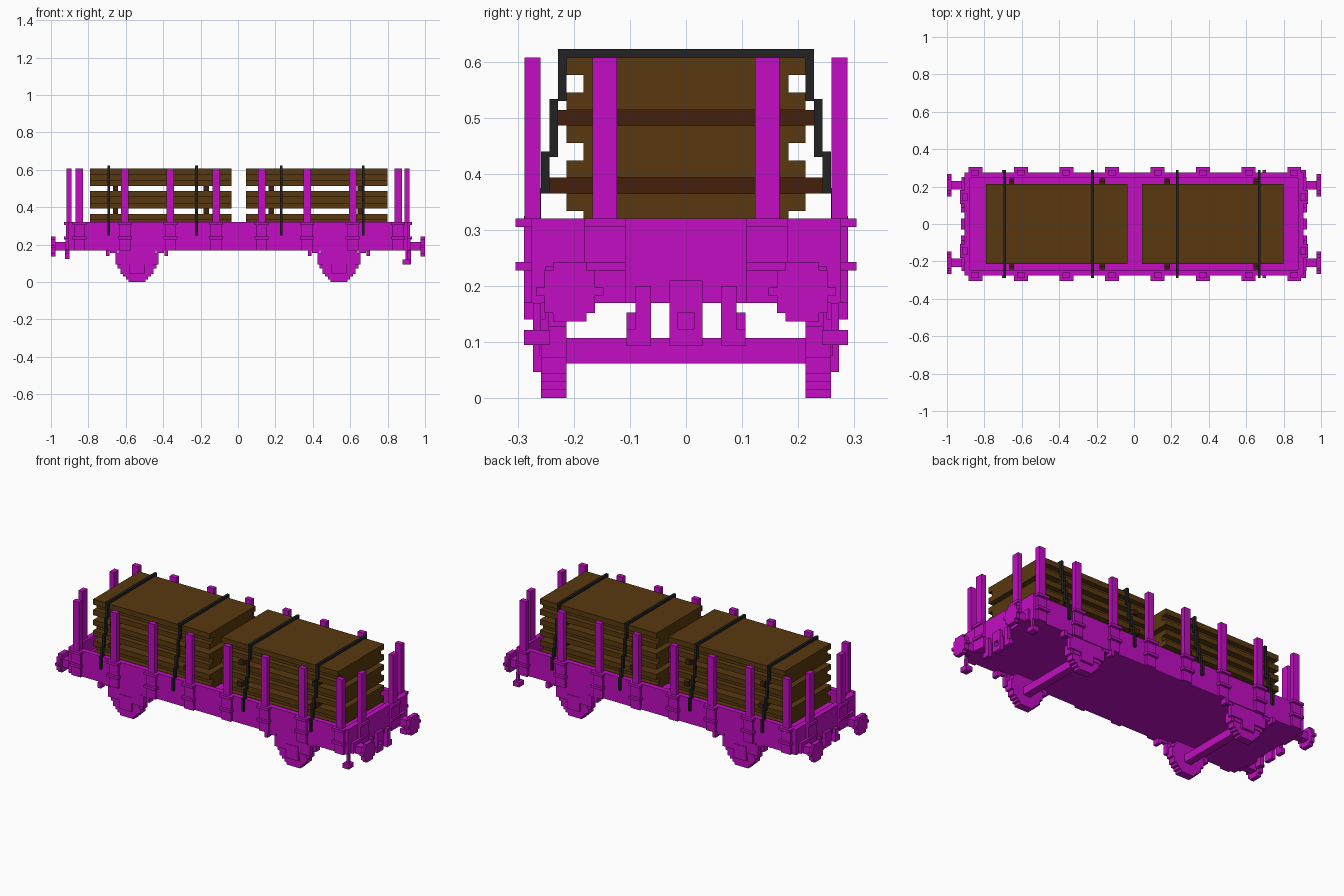
import bpy, bmesh, math

if "Cube" in bpy.data.objects:
    bpy.data.objects.remove(bpy.data.objects["Cube"], do_unlink=True)


def material(name, r, g, b):
    m = bpy.data.materials.new(name)
    m.use_nodes = True
    m.diffuse_color = (r, g, b, 1)
    bsdf = m.node_tree.nodes["Principled BSDF"]
    bsdf.inputs["Base Color"].default_value = (r, g, b, 1)
    bsdf.inputs["Roughness"].default_value = 0.9
    return m


MAGENTA = material("magenta paint", 0.54, 0.004, 0.54)
WOOD = material("brown wood", 0.098, 0.04, 0.0045)
DARK_WOOD = material("dark wood", 0.058, 0.0145, 0.0037)
BLACK = material("black strap", 0.016, 0.016, 0.016)


def blocks(name, mat, boxes):
    """One object from boxes given as (x0, x1, y0, y1, z0, z1)."""
    bm = bmesh.new()
    for x0, x1, y0, y1, z0, z1 in boxes:
        verts = bmesh.ops.create_cube(bm, size=1)["verts"]
        for v in verts:
            v.co.x = x0 if v.co.x < 0 else x1
            v.co.y = y0 if v.co.y < 0 else y1
            v.co.z = z0 if v.co.z < 0 else z1
    bmesh.ops.recalc_face_normals(bm, faces=bm.faces)
    me = bpy.data.meshes.new(name)
    bm.to_mesh(me)
    bm.free()
    me.materials.append(mat)
    ob = bpy.data.objects.new(name, me)
    bpy.context.collection.objects.link(ob)
    return ob


def flip_y(boxes):
    return boxes + [(a, b, -d, -c, e, f) for a, b, c, d, e, f in boxes]


def flip_x(boxes):
    return boxes + [(-b, -a, c, d, e, f) for a, b, c, d, e, f in boxes]


def disc_rows(radius, step):
    """Stepped circle: (half width, low, high) for each row."""
    n = round(2 * radius / step)
    h = 2 * radius / n
    rows = []
    for i in range(n):
        low = -radius + i * h
        mid = low + h / 2
        half = math.sqrt(radius ** 2 - mid ** 2)
        rows.append((max(step, round(half / step) * step), low, low + h))
    return rows


# Wagon tub: floor with a low raised rim
L, W, FLOOR, DECK, RIM = 0.906, 0.275, 0.17, 0.243, 0.32
blocks("wagon_floor", MAGENTA, [(-L, L, -W, W, FLOOR, DECK)])
blocks("side_walls", MAGENTA, flip_y([(-L, L, W - 0.03, W, DECK, RIM)]))
blocks("end_walls", MAGENTA, flip_x([(L - 0.03, L, 0.03 - W, W - 0.03, DECK, RIM)]))

# Side stakes and their pockets
stakes, pockets = [], []
for i in range(8):
    x = -0.848 + i * 0.2435
    stakes.append((x - 0.02, x + 0.02, 0.259, 0.288, DECK, 0.607))
    pockets.append((x - 0.03, x + 0.03, 0.26, 0.289, FLOOR, RIM - 0.002))
    for z in (0.228, 0.305):
        pockets.append((x - 0.037, x + 0.037, 0.262, 0.304, z, z + 0.015))
blocks("side_stakes", MAGENTA, flip_y(stakes))
blocks("side_stake_pockets", MAGENTA, flip_y(pockets))

# End stakes and their pockets
blocks("end_stakes", MAGENTA, flip_x(flip_y([(0.89, 0.918, 0.123, 0.167, DECK, 0.607)])))
end_pockets = [(0.89, 0.92, 0.108, 0.182, FLOOR, RIM - 0.002)]
for z in (0.228, 0.305):
    end_pockets.append((0.89, 0.93, 0.107, 0.182, z, z + 0.015))
blocks("end_stake_pockets", MAGENTA, flip_x(flip_y(end_pockets)))

# Buffers: square shafts with stepped round heads
buffers = [(0.9, 0.98, 0.184, 0.23, 0.168, 0.214), (0.9, 0.922, 0.165, 0.25, 0.172, 0.235)]
for half, low, high in disc_rows(0.053, 0.015):
    buffers.append((0.975, 1.0, 0.207 - half, 0.207 + half, 0.19 + low, 0.19 + high))
blocks("buffers", MAGENTA, flip_x(flip_y(buffers)))

# Coupling ring and brake hoses at both ends
for name, s, bottom in (("front_coupling", 1, 0.093), ("rear_coupling", -1, 0.123)):
    x0, x1 = sorted((s * 0.9, s * 0.924))
    parts = [(x0, x1, 0.062, 0.09, bottom, 0.2),
             (x0, x1, 0.08, 0.106, bottom, bottom + 0.03),
             (x0, x1, 0.014, 0.029, bottom, 0.21)]
    parts = flip_y(parts)
    parts += [(x0, x1, -0.014, 0.014, bottom, bottom + 0.03),
              (x0, x1, -0.014, 0.014, 0.153, 0.21)]
    blocks(name, MAGENTA, parts)

# Corner steps at one end
blocks("corner_steps", MAGENTA, flip_y([
    (0.895, 0.91, 0.258, 0.273, 0.107, FLOOR),
    (0.88, 0.92, 0.243, 0.289, 0.095, 0.122)]))

# Wheels, axles and running gear
wheels, gear, axles = [], [], []
for cx in (-0.54, 0.54):
    for half, low, high in disc_rows(0.1, 0.0148):
        wheels.append((cx - half, cx + half, 0.213, 0.258, 0.1 + low, 0.1 + high))
    axles.append((cx - 0.022, cx + 0.022, -0.214, 0.214, 0.062, 0.107))
    gear += [(cx - 0.04, cx + 0.04, 0.24, 0.273, 0.047, 0.13),
             (cx - 0.085, cx + 0.085, 0.244, 0.262, 0.075, 0.15),
             (cx - 0.115, cx + 0.115, 0.244, 0.27, 0.095, 0.155),
             (cx - 0.1, cx + 0.1, 0.244, 0.27, 0.15, FLOOR)]
    for s in (-1, 1):
        px = cx + s * 0.157
        gear.append((px - 0.01, px + 0.01, 0.25, 0.289, 0.14, 0.172))
        px = cx + s * 0.125
        gear.append((px - 0.02, px + 0.02, 0.25, 0.27, 0.155, 0.172))
blocks("wheels", MAGENTA, flip_y(wheels))
blocks("axles", MAGENTA, axles)
blocks("axle_boxes_and_springs", MAGENTA, flip_y(gear))

# Timber stacks: three bundles each, with a recessed middle board
TOPS = (0.607, 0.486, 0.365)
for name, x0, x1, bearers in (("left_end_timber", -0.79, -0.035, (-0.655, -0.17)),
                              ("right_end_timber", 0.043, 0.798, (0.178, 0.652))):
    boards, spacers = [], []
    for top in TOPS:
        boards += [(x0, x1, -0.213, 0.213, top - 0.031, top),
                   (x0, x1, -0.183, 0.183, top - 0.062, top - 0.031),
                   (x0, x1, -0.213, 0.213, top - 0.093, top - 0.062)]
        reach = 0.228 if top > 0.6 else 0.243
        for bx in bearers:
            spacers.append((bx - 0.014, bx + 0.014, -reach, reach, top - 0.121, top - 0.093))
    blocks(name, WOOD, boards)
    blocks(name + "_spacers", DARK_WOOD, spacers)

# Lashing straps stepping outward down both sides
straps = []
steps = ((0.53, 0.622), (0.43, 0.533), (0.365, 0.44), (0.3, 0.375), (0.25, 0.325))
for x in (-0.692, -0.222, 0.232, 0.67):
    straps.append((x - 0.007, x + 0.007, -0.213, 0.213, 0.607, 0.622))
    side = [(x - 0.007, x + 0.007, 0.213 + i * 0.0152, 0.2282 + i * 0.0152, z0, z1)
            for i, (z0, z1) in enumerate(steps)]
    straps += flip_y(side)
blocks("lashing_straps", BLACK, straps)
